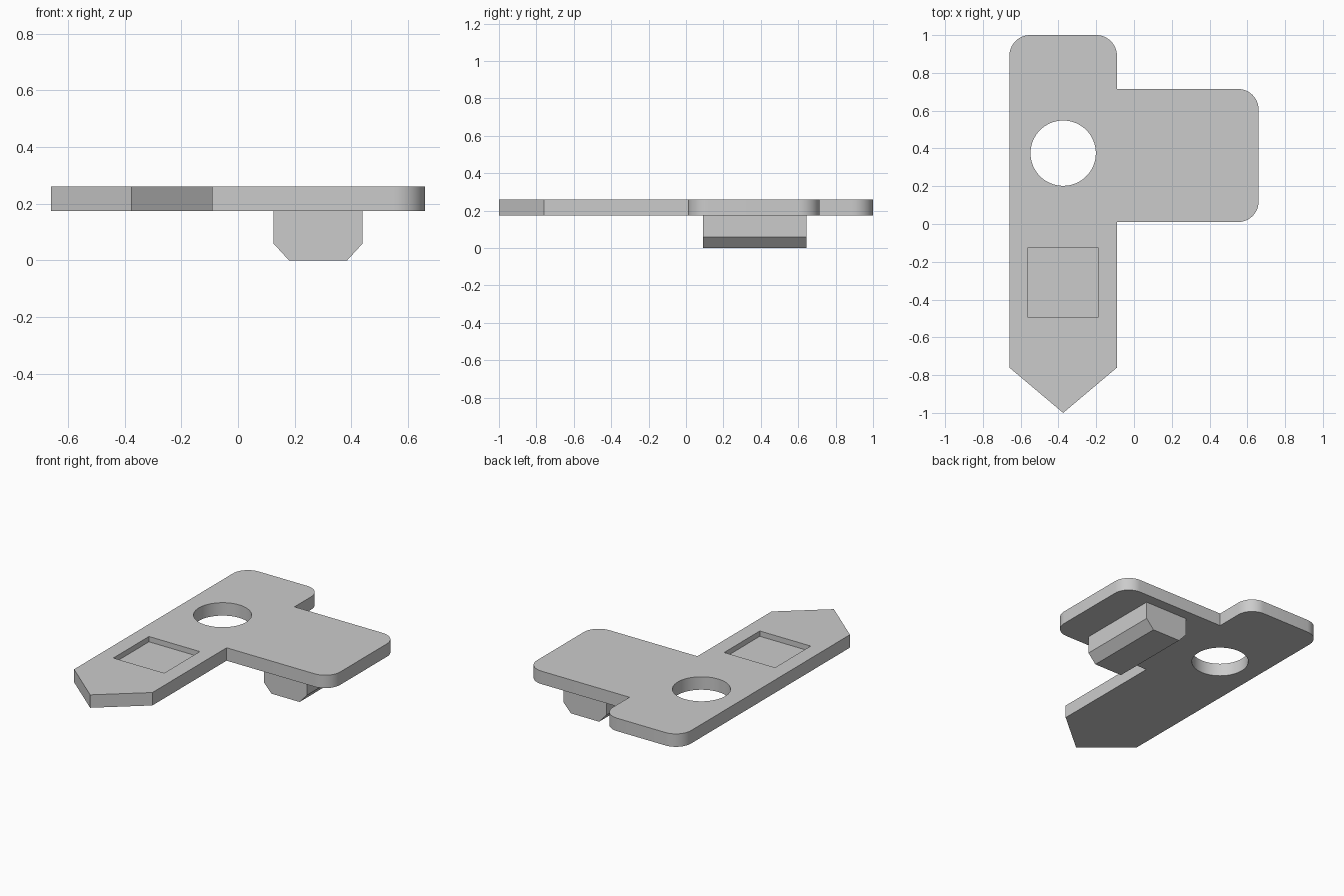
import bpy
import math

cube = bpy.data.objects.get("Cube")
if cube:
    bpy.data.objects.remove(cube, do_unlink=True)

# Single grey finish
GREY = (0.6, 0.6, 0.6, 1.0)
grey = bpy.data.materials.new("grey_plastic")
grey.use_nodes = True
grey.diffuse_color = GREY
grey.node_tree.nodes["Principled BSDF"].inputs["Base Color"].default_value = GREY

BOTTOM, TOP = 0.175, 0.26
RADIUS = 0.11


def prism(name, outline, start, end, axis="z"):
    """Extrude a counter-clockwise outline along z, or an (x, z) outline along y."""
    n = len(outline)
    place = (lambda a, b, h: (a, b, h)) if axis == "z" else (lambda a, b, h: (a, h, b))
    verts = [place(a, b, h) for h in (start, end) for a, b in outline]
    faces = [list(range(n))[::-1], list(range(n, n * 2))]
    faces += [[i, (i + 1) % n, n + (i + 1) % n, n + i] for i in range(n)]
    if axis == "y":
        faces = [f[::-1] for f in faces]
    mesh = bpy.data.meshes.new(name)
    mesh.from_pydata(verts, [], faces)
    mesh.materials.append(grey)
    obj = bpy.data.objects.new(name, mesh)
    bpy.context.collection.objects.link(obj)
    return obj


def arc(cx, cy, radius, start, sweep, steps):
    """Points along a circular arc, angles in degrees."""
    angles = [math.radians(start + sweep * i / steps) for i in range(steps + 1)]
    return [(cx + radius * math.cos(a), cy + radius * math.sin(a)) for a in angles]


def corner(x, y, sx, sy, start):
    """Rounded outer corner at (x, y)."""
    return arc(x - sx * RADIUS, y - sy * RADIUS, RADIUS, start, 90, 12)


def cut(target, cutter):
    cutter.hide_render = True
    mod = target.modifiers.new(cutter.name, "BOOLEAN")
    mod.operation = "DIFFERENCE"
    mod.solver = "EXACT"
    mod.object = cutter
    bpy.context.view_layer.objects.active = target
    bpy.ops.object.modifier_apply(modifier=mod.name)
    bpy.data.objects.remove(cutter, do_unlink=True)


# Plate: pointed strip with a rounded side arm
left, inner, right = -0.66, -0.09, 0.66
outline = [(left, -0.76), (-0.375, -1.0), (inner, -0.76), (inner, 0.01)]
outline += corner(right, 0.01, 1, -1, -90)
outline += corner(right, 0.715, 1, 1, 0)
outline += [(inner, 0.715)]
outline += corner(inner, 1.0, 1, 1, 0)
outline += corner(left, 1.0, -1, 1, 90)
plate = prism("plate", outline, BOTTOM, TOP)

# Round through hole and shallow square pocket
hole = arc(-0.375, 0.375, 0.173, 0, 360, 64)[:-1]
cut(plate, prism("hole_cutter", hole, 0.1, 0.4))
pocket = [(-0.56, -0.495), (-0.19, -0.495), (-0.19, -0.125), (-0.56, -0.125)]
cut(plate, prism("pocket_cutter", pocket, TOP - 0.035, 0.4))

# Chamfered peg under the side arm
profile = [(0.18, 0), (0.385, 0), (0.44, 0.06), (0.44, BOTTOM),
           (0.125, BOTTOM), (0.125, 0.06)]
peg = prism("peg", profile, 0.09, 0.645, axis="y")

# Smooth the curved walls, keep the edges crisp
bpy.ops.object.select_all(action="DESELECT")
plate.select_set(True)
bpy.context.view_layer.objects.active = plate
bpy.ops.object.shade_smooth_by_angle(angle=math.radians(30))
